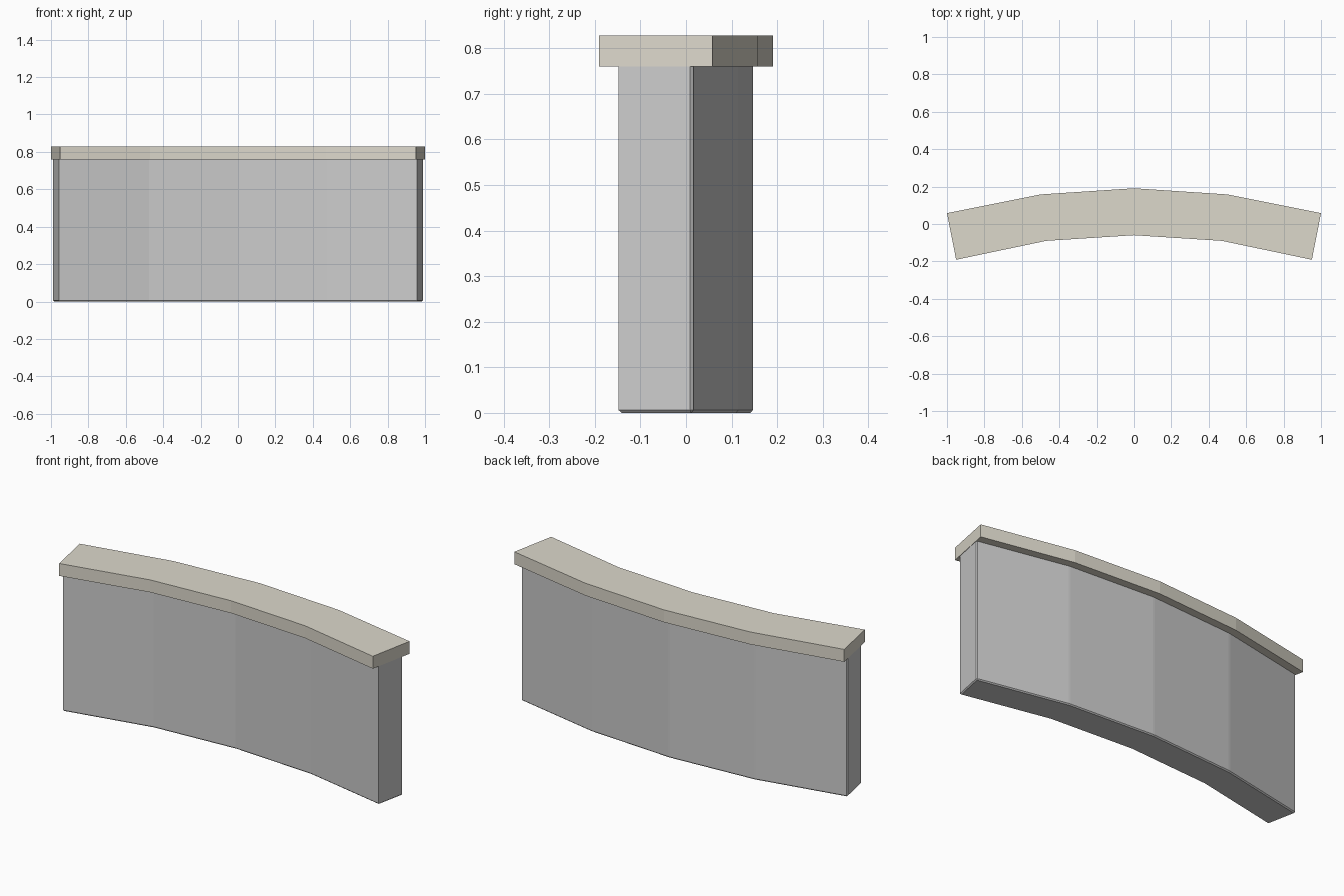
import bpy, bmesh

if "Cube" in bpy.data.objects:
    bpy.data.objects.remove(bpy.data.objects["Cube"])


def mirrored(half):
    """Half profile from x = 0 outwards -> full left-to-right line."""
    return [(-x, y) for x, y in reversed(half[1:])] + half


def curved_slab(name, back_half, front_half, z0, z1, bevel=0.0):
    back, front = mirrored(back_half), mirrored(front_half)
    n = len(back)
    outline = front + back[::-1]
    bm = bmesh.new()
    low = [bm.verts.new((x, y, z0)) for x, y in outline]
    high = [bm.verts.new((x, y, z1)) for x, y in outline]
    bm.faces.new(low[::-1])
    bm.faces.new(high)
    count = len(outline)
    for i in range(count):
        j = (i + 1) % count
        bm.faces.new((low[i], low[j], high[j], high[i]))
    bmesh.ops.recalc_face_normals(bm, faces=bm.faces[:])
    if bevel:
        # narrow chamfers on the rear uprights and the bottom rim
        edges = [bm.edges.get((low[i], high[i])) for i in range(n, count)]
        edges += [bm.edges.get((low[i], low[(i + 1) % count])) for i in range(count)]
        bmesh.ops.bevel(bm, geom=edges, offset=bevel, segments=1,
                        affect='EDGES', profile=0.5, clamp_overlap=True)
    mesh = bpy.data.meshes.new(name)
    bm.to_mesh(mesh)
    bm.free()
    obj = bpy.data.objects.new(name, mesh)
    bpy.context.collection.objects.link(obj)
    return obj


# Wall body
curved_slab("wall_body",
            [(0, 0.147), (0.496, 0.115), (0.99, 0.015)],
            [(0, -0.02), (0.477, -0.05), (0.957, -0.148)],
            0.0, 0.76, bevel=0.006)

# Overhanging coping on top
cap = curved_slab("wall_coping",
                  [(0, 0.191), (0.5, 0.158), (1.0, 0.058)],
                  [(0, -0.06), (0.47, -0.09), (0.951, -0.191)],
                  0.76, 0.828)
stone = bpy.data.materials.new("warm_stone")
stone.diffuse_color = (0.72, 0.69, 0.60, 1)
stone.use_nodes = True
stone.node_tree.nodes["Principled BSDF"].inputs["Base Color"].default_value = stone.diffuse_color
cap.data.materials.append(stone)
